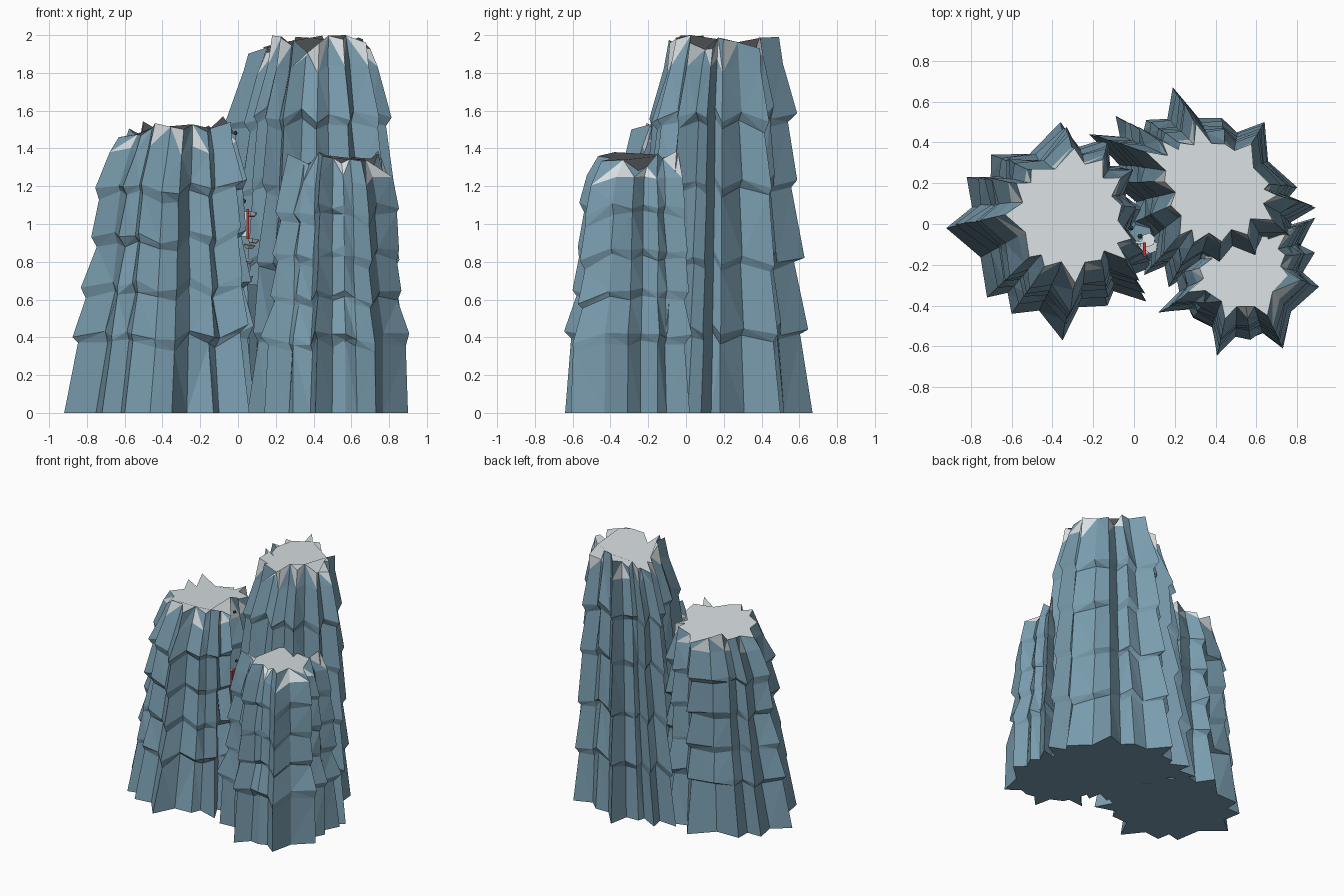
import bpy, bmesh, math, random
from mathutils import Vector

if "Cube" in bpy.data.objects:
    bpy.data.objects.remove(bpy.data.objects["Cube"])


def material(name, rgb):
    m = bpy.data.materials.new(name)
    m.diffuse_color = (*rgb, 1)
    m.use_nodes = True
    m.node_tree.nodes["Principled BSDF"].inputs["Base Color"].default_value = m.diffuse_color
    return m


ROCK = material("slate_rock", (0.19, 0.33, 0.42))
SNOW = material("pale_cap", (0.69, 0.74, 0.76))
RED = material("red_cloth", (0.6, 0.03, 0.03))
LEAF = material("dark_green", (0.04, 0.10, 0.07))


def finish(bm, name, *mats):
    bmesh.ops.recalc_face_normals(bm, faces=bm.faces)
    me = bpy.data.meshes.new(name)
    bm.to_mesh(me)
    bm.free()
    for m in mats:
        me.materials.append(m)
    ob = bpy.data.objects.new(name, me)
    bpy.context.collection.objects.link(ob)
    return ob


# A fluted crag: ridge tips at the ground, stepped ledges, jagged pale summit
def crag(name, tips, foot, summit, scale, profile, shoulder, rim, seed):
    rnd = random.Random(seed)
    foot, summit = Vector(foot), Vector(summit)
    outline = []
    for i, p in enumerate(tips):
        a, b = Vector(p), Vector(tips[(i + 1) % len(tips)])
        outline += [a, foot + ((a + b) / 2 - foot) * 0.83]
    n = len(outline)
    phase = [rnd.uniform(-0.04, 0.04) for _ in outline]
    bm = bmesh.new()
    rings = []

    def ring(z, t, grow, wobble):
        vs = []
        for i, p in enumerate(outline):
            top = summit + (p - foot) * scale
            c = foot.lerp(summit, t)
            q = c + (p.lerp(top, t) - c) * (1 + grow + rnd.uniform(-wobble, wobble))
            dz = phase[i] + rnd.uniform(-0.015, 0.015) if z > 0 else 0
            vs.append(bm.verts.new((q.x, q.y, z + dz)))
        rings.append(vs)

    ring(0, 0, 0, 0)
    for z, t in profile:
        ring(z - 0.022, t, -0.03, 0.05)
        ring(z + 0.022, t, 0.035, 0.04)
    ring(rim[0] - 0.05, shoulder, 0, 0.04)
    ring(sum(rim) / 2, 1, 0, 0.05)
    for v in rings[-1]:
        v.co.z = rnd.uniform(*rim)
    max(rings[-1], key=lambda v: v.co.z).co.z = rim[1]
    for k, (lo, hi) in enumerate(zip(rings, rings[1:])):
        last = k == len(rings) - 2
        for i in range(n):
            j = (i + 1) % n
            quad = (lo[i], lo[j], hi[j], hi[i])
            if (i + k) % 2:
                tris = (quad[:3], (quad[0], quad[2], quad[3]))
            else:
                tris = ((quad[0], quad[1], quad[3]), quad[1:])
            snowy = rnd.randrange(3)
            for s, tri in enumerate(tris):
                f = bm.faces.new(tri)
                if last and s == snowy:
                    f.material_index = 1
    bm.faces.new(rings[0][::-1])
    bm.faces.new(rings[-1]).material_index = 1
    return finish(bm, name, ROCK, SNOW)


crag("left_crag",
     [(-.92, -.02), (-.72, -.36), (-.60, -.44), (-.35, -.57), (-.13, -.40), (.06, -.38),
      (.09, -.21), (.05, .06), (.02, .28), (-.13, .42), (-.36, .50),
      (-.70, .34), (-.82, .23)],
     (-.42, -.03), (-.33, .04), .60,
     [(.40, .26), (.66, .40), (.92, .50), (1.18, .57)], .84, (1.45, 1.57), 3)
crag("tall_crag",
     [(.89, .08), (.80, .18), (.64, .50), (.43, .52), (.19, .67), (.06, .51),
      (-.09, .53), (-.22, .44), (-.10, .20), (-.02, .0), (.05, -.25), (.17, -.31),
      (.40, -.30), (.62, -.25), (.82, -.12)],
     (.35, .15), (.40, .18), .58,
     [(.42, .20), (.80, .36), (1.20, .50), (1.55, .58)], .86, (1.89, 2.0), 8)
crag("small_crag",
     [(.88, .02), (.87, -.15), (.90, -.31), (.73, -.61), (.57, -.56), (.41, -.64),
      (.29, -.46), (.14, -.43), (.21, -.25), (.30, -.06), (.50, .02), (.70, .05)],
     (.54, -.29), (.53, -.24), .64,
     [(.37, .06), (.60, .28), (.82, .38), (1.05, .46)], .64, (1.28, 1.39), 5)


# Details in the cleft
def cone(name, loc, r1, r2, depth, rot, mat):
    bpy.ops.mesh.primitive_cone_add(vertices=6, radius1=r1, radius2=r2, depth=depth,
                                    location=loc, rotation=rot)
    bpy.context.object.name = name
    bpy.context.object.data.materials.append(mat)


def block(name, loc, size, mat):
    bpy.ops.mesh.primitive_cube_add(size=1, location=loc)
    ob = bpy.context.object
    ob.name, ob.scale = name, size
    ob.data.materials.append(mat)


cone("cleft_rock", (.03, -.07, .34), .13, .07, .68, (0, 0, .3), ROCK)
block("red_banner", (.052, -.125, 1.0), (.014, .07, .16), RED)
block("banner_pole", (.025, -.09, 1.0), (.06, .012, .13), SNOW)
for i, (x, y, z) in enumerate([(.05, -.10, .71), (.05, -.12, .80), (.06, -.11, .88),
                              (.08, -.11, .91), (.07, -.08, 1.05)]):
    cone(f"step_stone_{i + 1}", (x, y, z), .02, .036, .02, (.1, -.15, i), SNOW)

# Small shrubs clinging to the walls
for i, (x, y, z) in enumerate([(-.015, -.02, 1.48), (.03, -.06, 1.12), (.06, -.13, .70)]):
    bpy.ops.mesh.primitive_ico_sphere_add(subdivisions=1, radius=.014, location=(x, y, z))
    shrub = bpy.context.object
    shrub.name = f"shrub_{i + 1}"
    shrub.data.materials.append(LEAF)
